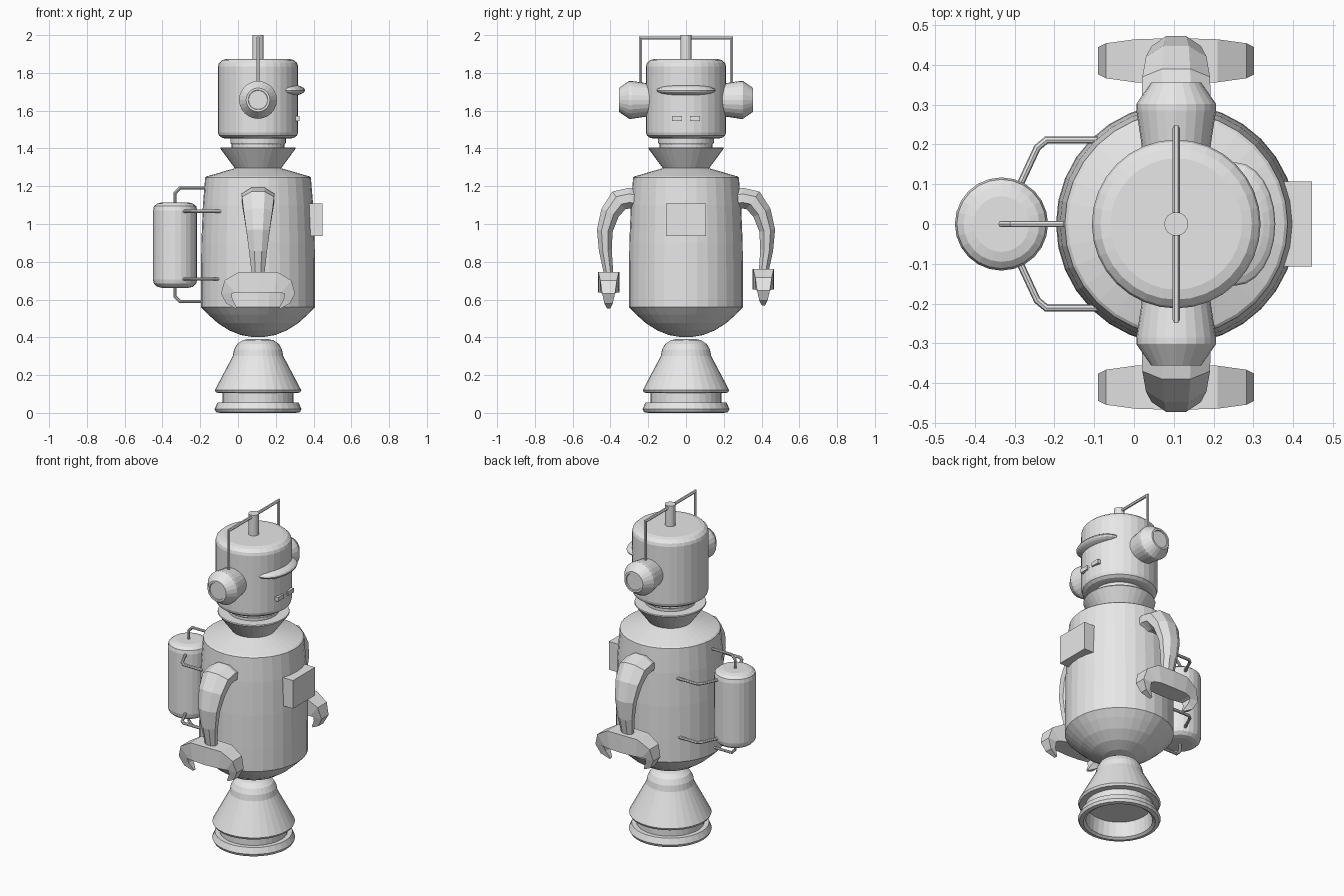
import bpy, bmesh
from math import pi, sin, cos
from mathutils import Vector, Matrix

cube = bpy.data.objects.get("Cube")
if cube:
    bpy.data.objects.remove(cube)

grey = bpy.data.materials.new("plain_grey")
grey.use_nodes = True
GREY = (0.8, 0.8, 0.8, 1)
grey.diffuse_color = GREY
grey.node_tree.nodes["Principled BSDF"].inputs["Base Color"].default_value = GREY

CX = 0.106  # x of the robot's upright axis


def finish(name, bm):
    bmesh.ops.remove_doubles(bm, verts=bm.verts, dist=1e-5)
    bmesh.ops.recalc_face_normals(bm, faces=bm.faces)
    mesh = bpy.data.meshes.new(name)
    bm.to_mesh(mesh)
    bm.free()
    mesh.materials.append(grey)
    obj = bpy.data.objects.new(name, mesh)
    bpy.context.collection.objects.link(obj)
    return obj


def skin(name, rings):
    """Join equal rings of points into a closed, capped skin."""
    bm = bmesh.new()
    loops = [[bm.verts.new(p) for p in ring] for ring in rings]
    n = len(loops[0])
    for a, b in zip(loops, loops[1:]):
        for i in range(n):
            j = (i + 1) % n
            bm.faces.new((a[i], a[j], b[j], b[i]))
    bm.faces.new(loops[0])
    bm.faces.new(loops[-1])
    return finish(name, bm)


def lathe(name, profile, place=Matrix.Translation((CX, 0, 0)), sides=32):
    """Turn (radius, height) points about the local z axis."""
    return skin(name, [[place @ Vector((r * cos(2 * pi * i / sides), r * sin(2 * pi * i / sides), h))
                        for i in range(sides)] for r, h in profile])


def box(name, low, high):
    bm = bmesh.new()
    bmesh.ops.create_cube(bm, size=1)
    low, high = Vector(low), Vector(high)
    for v in bm.verts:
        v.co = (low + high) / 2 + v.co * (high - low)
    return finish(name, bm)


def pipe(name, points, radius, sides=8):
    pts = [Vector(p) for p in points]
    rings = []
    for i, p in enumerate(pts):
        d_in = (p - pts[max(i - 1, 0)]).normalized()
        d_out = (pts[min(i + 1, len(pts) - 1)] - p).normalized()
        t = (d_in + d_out).normalized()
        stretch = 1 / max(t.dot(d_out if i == 0 else d_in), 0.5)
        # every pipe lies in one plane, so one shared side direction is enough
        flat = (pts[1] - pts[0]).cross(pts[2] - pts[1]).normalized()
        across = t.cross(flat)
        rings.append([p + radius * (flat * cos(2 * pi * k / sides) + across * stretch * sin(2 * pi * k / sides))
                      for k in range(sides)])
    return skin(name, rings)


def limb(name, stations, place, sides, turn):
    """Sweep a tapering section along (u, z, half depth, half width) stations."""
    rings = []
    grow = 1 / cos(pi / sides)
    for i, (u, z, depth, width) in enumerate(stations):
        a, b = stations[max(i - 1, 0)], stations[min(i + 1, len(stations) - 1)]
        t = Vector((b[0] - a[0], b[1] - a[1])).normalized()
        ring = []
        for k in range(sides):
            ang = 2 * pi * (k + turn) / sides
            d, w = depth * grow * sin(ang), width * grow * cos(ang)
            ring.append(place(u - t.y * d, z + t.x * d, w))
        rings.append(ring)
    return skin(name, rings)


# Rocket-like foot, hollow underneath
lathe("foot", [(0.001, 0.10), (0.175, 0.10), (0.185, 0.01), (0.2, 0), (0.222, 0.004), (0.23, 0.02),
               (0.215, 0.055), (0.188, 0.055), (0.188, 0.105), (0.222, 0.107), (0.229, 0.12),
               (0.134, 0.3), (0.127, 0.335), (0.11, 0.365), (0.08, 0.385), (0.045, 0.392)])

# Body, collar and neck
lathe("body", [(0.03, 0.402), (0.09, 0.412), (0.155, 0.438), (0.215, 0.477), (0.265, 0.522),
               (0.302, 0.56), (0.302, 0.7), (0.3, 0.9), (0.292, 1.1), (0.28, 1.245),
               (0.272, 1.252), (0.12, 1.296)])
lathe("collar", [(0.115, 1.285), (0.2, 1.4), (0.198, 1.406), (0.145, 1.406)])
lathe("neck", [(0.14, 1.4), (0.14, 1.42), (0.147, 1.43), (0.147, 1.46)])

# Head
lathe("head", [(0.17, 1.452), (0.19, 1.456), (0.207, 1.468), (0.212, 1.485), (0.212, 1.835),
               (0.207, 1.852), (0.19, 1.868), (0.165, 1.874)])
lathe("antenna_post", [(0.03, 1.86), (0.03, 2.0)], sides=16)
pipe("antenna_rod", [(CX, -0.241, 1.74), (CX, -0.241, 1.985), (CX, 0.241, 1.985), (CX, 0.241, 1.74)], 0.009, 6)

# Brow visor
bm = bmesh.new()
bmesh.ops.create_uvsphere(bm, u_segments=24, v_segments=12, radius=1)
for v in bm.verts:
    v.co = Vector((0.255 + 0.1 * v.co.x, 0.155 * v.co.y, 1.708 + 0.033 * v.co.z))
finish("visor", bm)

# Mouth bracket
box("mouth_bar", (0.3, -0.03, 1.556), (0.318, 0.03, 1.561))
for side, s in (("front", -1), ("back", 1)):
    box("mouth_block_" + side, (0.28, min(s * 0.02, s * 0.075), 1.546),
        (0.325, max(s * 0.02, s * 0.075), 1.571))

# Chest panel
box("chest_panel", (0.37, -0.107, 0.936), (0.447, 0.107, 1.108))

# Back tank with its pipes
lathe("tank", [(0.07, 0.662), (0.095, 0.668), (0.112, 0.684), (0.117, 0.705), (0.117, 1.072),
               (0.112, 1.094), (0.095, 1.108), (0.07, 1.114)], Matrix.Translation((-0.333, 0, 0)), 24)
TX = -0.333
for end, z, s in (("top", 1.1, 1), ("bottom", 0.68, -1)):
    pipe("tank_pipe_" + end, [(TX, 0, z), (TX, 0, z + s * 0.065), (TX + 0.025, 0, z + s * 0.09),
                              (-0.16, 0, z + s * 0.09)], 0.008)

# Parts found on both sides
ARM = [(0.23, 1.125, 0.05, 0.08), (0.3, 1.137, 0.055, 0.087), (0.355, 1.125, 0.058, 0.085),
       (0.402, 1.06, 0.05, 0.076), (0.43, 0.965, 0.042, 0.062), (0.427, 0.86, 0.034, 0.048),
       (0.41, 0.74, 0.025, 0.034)]
CLAW = [(0, 0.7, 0.055, 0.057), (0.095, 0.7, 0.054, 0.054), (0.15, 0.677, 0.042, 0.044),
        (0.168, 0.64, 0.028, 0.034), (0.152, 0.598, 0.02, 0.022), (0.115, 0.563, 0.004, 0.008)]
for side, s in (("front", -1), ("back", 1)):
    # Ear pod, turned about the y axis
    lathe("ear_" + side, [(0.085, 0.17), (0.087, 0.2), (0.1, 0.285), (0.1, 0.302), (0.063, 0.355),
                          (0.052, 0.355), (0.05, 0.349)],
          Matrix.Translation((CX, 0, 1.657)) @ Matrix.Rotation(-s * pi / 2, 4, 'X'), 24)
    # Tank brackets
    for level, z in (("upper", 1.067), ("lower", 0.709)):
        pipe("tank_bracket_%s_%s" % (level, side),
             [(-0.295, s * 0.08, z), (-0.243, s * 0.192, z), (-0.22, s * 0.211, z), (-0.09, s * 0.211, z)], 0.009)
    # Arm with a two-pronged claw
    lift = 0.008 * s
    limb("arm_" + side, ARM, lambda u, z, w: (CX + w, s * u, z), 8, 0.5)
    for prong, p in (("left", 1), ("right", -1)):
        limb("claw_%s_%s" % (side, prong), CLAW, lambda u, z, w: (CX + p * u, s * 0.41 + w, z + lift), 4, 0.5)
